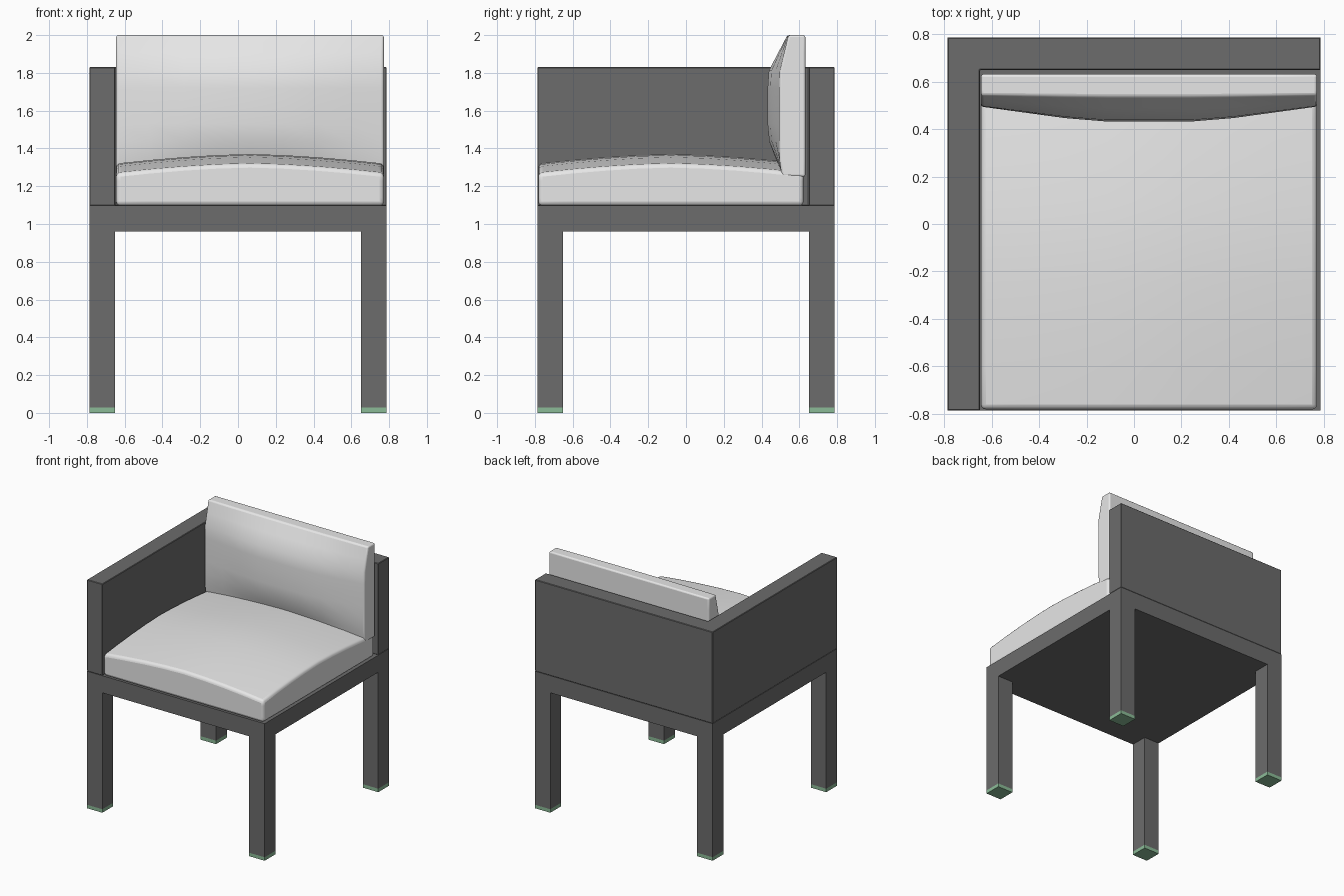
import bpy
import bmesh

cube = bpy.data.objects.get("Cube")
if cube:
    bpy.data.objects.remove(cube, do_unlink=True)


def material(name, rgb):
    m = bpy.data.materials.new(name)
    m.use_nodes = True
    color = (*rgb, 1)
    m.diffuse_color = color
    m.node_tree.nodes["Principled BSDF"].inputs["Base Color"].default_value = color
    return m


FRAME = material("dark grey", (0.15, 0.15, 0.15))
FABRIC = material("light fabric", (0.8, 0.8, 0.8))
PAD = material("green pad", (0.26, 0.5, 0.31))


def finish(name, bm, mat, bevel, segments):
    bmesh.ops.recalc_face_normals(bm, faces=bm.faces)
    mesh = bpy.data.meshes.new(name)
    bm.to_mesh(mesh)
    bm.free()
    mesh.materials.append(mat)
    ob = bpy.data.objects.new(name, mesh)
    bpy.context.collection.objects.link(ob)
    if bevel:
        mod = ob.modifiers.new("Soft edges", "BEVEL")
        mod.width, mod.segments = bevel, segments
        mod.limit_method, mod.angle_limit = "ANGLE", 0.75
    return ob


def box_mesh(low, high, cuts=0):
    bm = bmesh.new()
    bmesh.ops.create_cube(bm, size=1)
    if cuts:
        bmesh.ops.subdivide_edges(bm, edges=bm.edges[:], cuts=cuts, use_grid_fill=True)
    for v in bm.verts:
        for i in range(3):
            v.co[i] = low[i] + (v.co[i] + 0.5) * (high[i] - low[i])
    return bm


def box(name, low, high, mat, bevel=0.004):
    return finish(name, box_mesh(low, high), mat, bevel, 1)


def prism(name, outline, bottom, top, mat):
    bm = bmesh.new()
    face = bm.faces.new([bm.verts.new((x, y, bottom)) for x, y in outline])
    up = bmesh.ops.extrude_face_region(bm, geom=[face])["geom"]
    for v in up:
        if isinstance(v, bmesh.types.BMVert):
            v.co.z = top
    return finish(name, bm, mat, 0.004, 1)


def smooth(ob):
    bpy.ops.object.select_all(action="DESELECT")
    ob.select_set(True)
    bpy.context.view_layer.objects.active = ob
    bpy.ops.object.shade_smooth_by_angle(angle=0.8)


def interpolate(points, t):
    for (a, p), (b, q) in zip(points, points[1:]):
        if t <= b:
            return p + (q - p) * max(0, t - a) / (b - a)
    return points[-1][1]


OUT, IN = 0.787, 0.65
SEAT_LOW, SEAT_TOP, WALL_TOP = 0.96, 1.097, 1.83

# Legs with foot pads
for front, y in (("front", -1), ("back", 1)):
    for side, x in (("right", -1), ("left", 1)):
        x0, x1 = sorted((x * IN, x * OUT))
        y0, y1 = sorted((y * IN, y * OUT))
        box(f"{front}_{side}_leg", (x0, y0, 0.028), (x1, y1, SEAT_LOW), FRAME, 0)
        box(f"{front}_{side}_pad", (x0, y0, 0), (x1, y1, 0.028), PAD, 0)

# Seat base and the corner wall formed by arm and back
box("seat_base", (-OUT, -OUT, SEAT_LOW), (OUT, OUT, SEAT_TOP), FRAME, 0)
prism("arm_and_back", [(-OUT, -OUT), (-IN, -OUT), (-IN, IN), (OUT, IN),
                       (OUT, OUT), (-OUT, OUT)], SEAT_TOP, WALL_TOP, FRAME)

# Domed seat cushion
LEFT, RIGHT, MID_X, HALF = 0.772, -0.645, 0.063, 0.709
bm = box_mesh((RIGHT, -0.782, SEAT_TOP), (LEFT, 0.622, 1.37), 7)
for v in bm.verts:
    u, w = (v.co.x - MID_X) / HALF, (v.co.y + 0.08) / 0.702
    drop = 0.05 * abs(u) ** 1.6 + 0.05 * abs(w) ** 1.6
    v.co.z -= drop * (v.co.z - SEAT_TOP) / 0.273
smooth(finish("seat_cushion", bm, FABRIC, 0.025, 3))

# Back cushion, thicker toward its middle
BACK_Y = 0.632
end_depth = [(1.25, 0.125), (1.34, 0.137), (1.8, 0.137), (2.0, 0.09)]
mid_depth = [(1.25, 0.12), (1.46, 0.2), (1.8, 0.2), (2.0, 0.095)]
bm = box_mesh((RIGHT, BACK_Y - 1, 1.25), (LEFT, BACK_Y, 2.0), 7)
for v in bm.verts:
    blend = min(1, (1 - abs(v.co.x - MID_X) / HALF) / 0.65)
    a, b = interpolate(end_depth, v.co.z), interpolate(mid_depth, v.co.z)
    v.co.y = BACK_Y - (BACK_Y - v.co.y) * (a + (b - a) * blend)
smooth(finish("back_cushion", bm, FABRIC, 0.018, 3))
